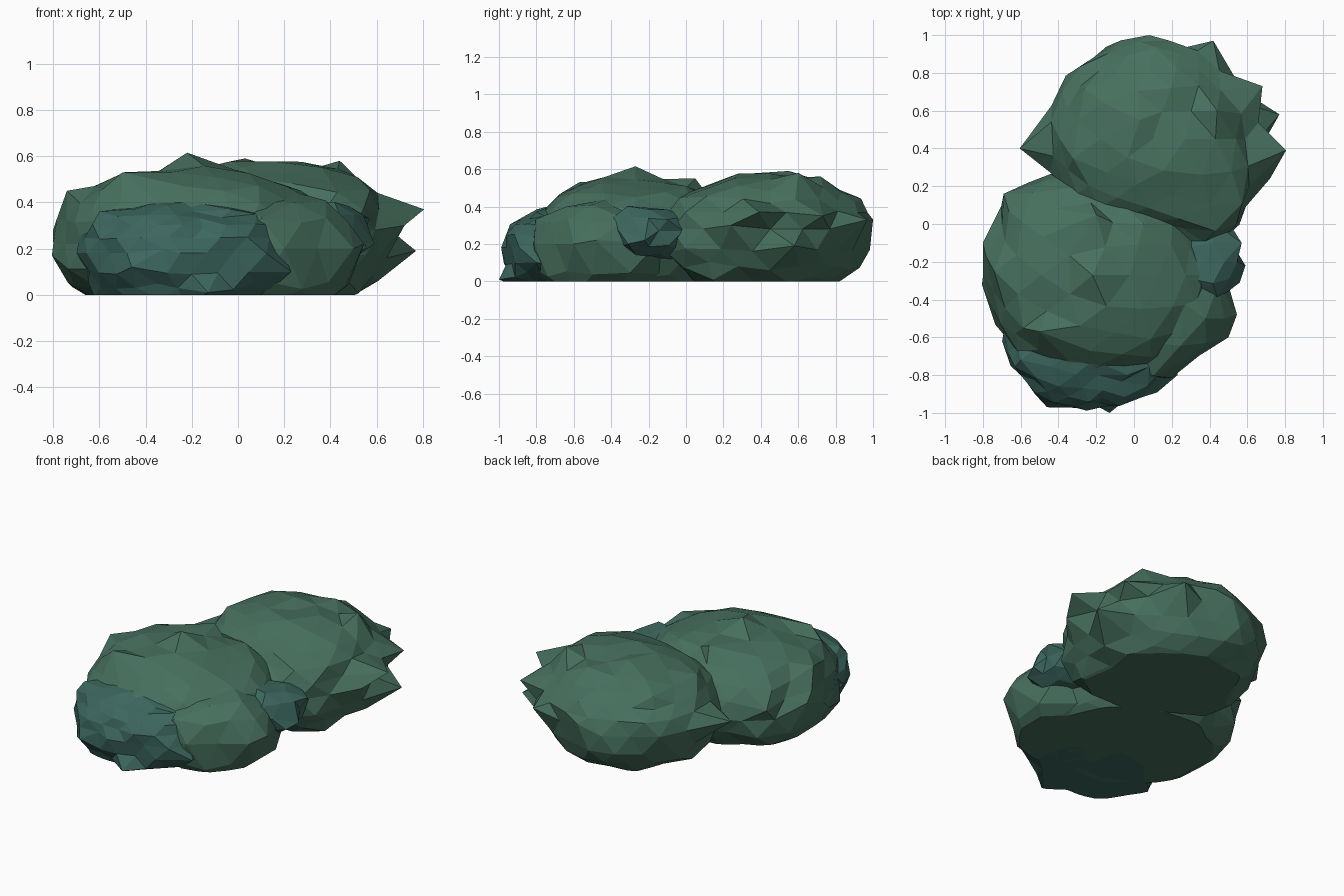
import bpy, bmesh, math, random
from mathutils import Vector

random.seed(7)


def material(name, rgb):
    m = bpy.data.materials.new(name)
    m.diffuse_color = (*rgb, 1)
    return m


green = material("leaf_green", (0.062, 0.16, 0.112))
teal = material("leaf_teal", (0.045, 0.135, 0.112))


def outline_radius(center, outline):
    # radius of the plan outline as a function of angle
    polar = sorted((math.atan2(y - center[1], x - center[0]),
                    math.hypot(x - center[0], y - center[1])) for x, y in outline)
    tau = 2 * math.pi
    polar = [(polar[-1][0] - tau, polar[-1][1])] + polar + [(polar[0][0] + tau, polar[0][1])]

    def radius(angle):
        for (a0, r0), (a1, r1) in zip(polar, polar[1:]):
            if a0 <= angle <= a1:
                t = (angle - a0) / max(a1 - a0, 1e-6)
                return r0 + (r1 - r0) * t
        return polar[0][1]
    return radius


def power(v, p):
    return math.copysign(abs(v) ** p, v)


def clump(name, center, up, down, outline, mat, subdiv=3, jitter=0.05, spikes=()):
    c = Vector(center)
    radius = outline_radius(center, outline)
    bm = bmesh.new()
    bmesh.ops.create_icosphere(bm, subdivisions=subdiv, radius=1)
    for v in bm.verts:
        d = v.co.copy()
        flat = math.hypot(d.x, d.y)
        angle = math.atan2(d.y, d.x)
        k = 1 + random.uniform(-jitter, jitter)
        r = radius(angle) * power(flat, 0.88) * k
        h = up if d.z > 0 else down
        v.co = c + Vector((math.cos(angle) * r, math.sin(angle) * r,
                           h * power(d.z, 0.9) * k))
    # pointed leaf tips
    for s in spikes:
        s = Vector(s)
        min(bm.verts, key=lambda v: (v.co - s).length).co = s
    # flat underside
    bmesh.ops.bisect_plane(bm, geom=bm.verts[:] + bm.edges[:] + bm.faces[:],
                           plane_co=(0, 0, 0), plane_no=(0, 0, 1), clear_inner=True)
    bmesh.ops.holes_fill(bm, edges=[e for e in bm.edges if e.is_boundary])
    bmesh.ops.recalc_face_normals(bm, faces=bm.faces)
    me = bpy.data.meshes.new(name)
    bm.to_mesh(me)
    bm.free()
    me.materials.append(mat)
    ob = bpy.data.objects.new(name, me)
    bpy.context.collection.objects.link(ob)
    return ob


# large rear clump
clump("rear_clump", (0.1, 0.45, 0.28), 0.295, 0.38,
    [(0.08, 0.99), (-0.1, 0.97), (-0.27, 0.84), (-0.42, 0.67), (-0.45, 0.52), (-0.48, 0.4),
     (-0.42, 0.22), (-0.3, 0.1), (-0.1, 0.0), (0.1, -0.05), (0.25, -0.09), (0.45, -0.09),
     (0.6, -0.03), (0.62, 0.1), (0.66, 0.25), (0.66, 0.4), (0.65, 0.56), (0.6, 0.7),
     (0.48, 0.78), (0.36, 0.9)], green,
    spikes=[(0.805, 0.39, 0.37), (0.77, 0.58, 0.19), (0.68, 0.73, 0.35), (0.42, 0.97, 0.33),
            (-0.605, 0.4, 0.3), (0.44, 0.6, 0.58), (0.03, 0.55, 0.59), (0.2, 0.72, 0.56),
            (0.08, 1.0, 0.33), (0.72, 0.24, 0.3)])

# large front clump, overlapping the rear one
clump("front_clump", (-0.2, -0.27, 0.22), 0.335, 0.34,
    [(0.4, -0.2), (0.3, 0.0), (0.14, 0.14), (-0.03, 0.22), (-0.2, 0.27), (-0.35, 0.27),
     (-0.5, 0.23), (-0.66, 0.16), (-0.71, 0.05), (-0.78, -0.1), (-0.77, -0.3),
     (-0.77, -0.42), (-0.73, -0.57), (-0.64, -0.66), (-0.48, -0.74), (-0.3, -0.83),
     (-0.1, -0.8), (0.08, -0.8), (0.2, -0.74), (0.3, -0.62), (0.38, -0.45)], green,
    jitter=0.045,
    spikes=[(-0.22, -0.27, 0.615), (-0.5, -0.57, 0.53), (-0.74, -0.25, 0.45),
            (-0.805, -0.32, 0.17), (-0.8, -0.1, 0.28), (-0.69, 0.16, 0.3),
            (-0.2, 0.05, 0.55), (0.05, 0.0, 0.51)])

# lower lobe on the front right
clump("front_right_lobe", (0.2, -0.5, 0.2), 0.24, 0.3,
    [(0.52, -0.48), (0.48, -0.36), (0.45, -0.1), (0.1, -0.1), (-0.1, -0.4), (-0.1, -0.75),
     (0.1, -0.86), (0.22, -0.82), (0.33, -0.69), (0.47, -0.59)], green, subdiv=2,
    jitter=0.06, spikes=[(0.545, -0.48, 0.22), (0.5, -0.6, 0.2), (0.26, -0.42, 0.44)])

# low teal undergrowth along the front
clump("front_undergrowth", (-0.25, -0.62, 0.18), 0.22, 0.28,
    [(0.24, -0.7), (0.15, -0.86), (0.03, -0.93), (-0.13, -0.95), (-0.3, -0.96),
     (-0.46, -0.95), (-0.58, -0.85), (-0.67, -0.74), (-0.7, -0.6), (-0.5, -0.4),
     (0.0, -0.4)], teal, jitter=0.07,
    spikes=[(-0.13, -1.0, 0.01), (-0.6, -0.72, 0.36), (-0.03, -0.8, 0.37),
            (0.23, -0.8, 0.1), (-0.46, -0.97, 0.12), (-0.32, -0.97, 0.2)])

# small teal tuft in the right hand notch
clump("side_tuft", (0.38, -0.2, 0.27), 0.14, 0.16,
    [(0.56, -0.22), (0.53, -0.06), (0.4, 0.0), (0.2, -0.05), (0.15, -0.25), (0.3, -0.4),
     (0.49, -0.35)], teal, subdiv=2, jitter=0.13,
    spikes=[(0.59, -0.22, 0.22), (0.57, -0.1, 0.33), (0.56, -0.31, 0.2)])
